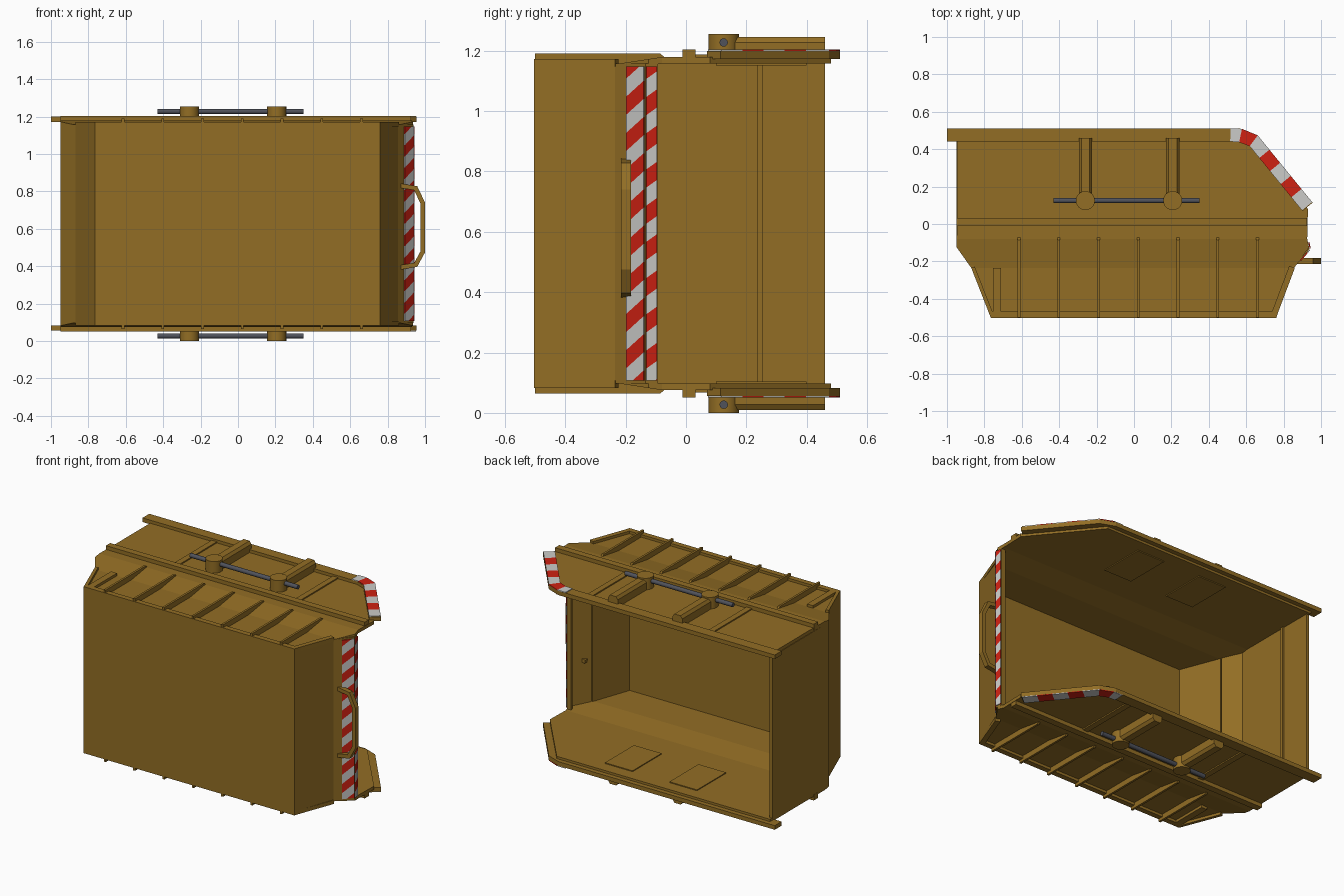
import bpy, bmesh, math
from mathutils import Vector

cube = bpy.data.objects.get("Cube")
if cube:
    bpy.data.objects.remove(cube, do_unlink=True)

MID = 0.6275  # mid-plane of the skip, which lies on its side


def material(name, rgb):
    m = bpy.data.materials.new(name)
    m.use_nodes = True
    m.diffuse_color = (*rgb, 1)
    m.node_tree.nodes["Principled BSDF"].inputs["Base Color"].default_value = (*rgb, 1)
    return m


MUSTARD = material("mustard paint", (0.29, 0.155, 0.018))
RED = material("warning red", (0.62, 0.015, 0.006))
WHITE = material("warning white", (0.6, 0.6, 0.58))
STEEL = material("dark steel", (0.08, 0.085, 0.105))


def finish(name, bm, mats=(MUSTARD,), smooth=False):
    bmesh.ops.recalc_face_normals(bm, faces=bm.faces)
    me = bpy.data.meshes.new(name)
    bm.to_mesh(me)
    bm.free()
    for m in mats:
        me.materials.append(m)
    ob = bpy.data.objects.new(name, me)
    bpy.context.collection.objects.link(ob)
    if smooth:
        bpy.ops.object.select_all(action="DESELECT")
        ob.select_set(True)
        bpy.context.view_layer.objects.active = ob
        bpy.ops.object.shade_smooth_by_angle(angle=math.radians(35))
    return ob


def prism(name, pts, lo, hi, to3d, mats=(MUSTARD,), smooth=False):
    """Extrude a 2D outline between lo and hi."""
    bm = bmesh.new()
    a, b = ([bm.verts.new(to3d(u, v, w)) for u, v in pts] for w in (lo, hi))
    bm.faces.new(a)
    bm.faces.new(b)
    for i in range(len(pts)):
        j = (i + 1) % len(pts)
        bm.faces.new((a[i], a[j], b[j], b[i]))
    return finish(name, bm, mats, smooth)


def offset(pts, d):
    """Mitred parallel of a polyline, positive to its left."""
    P = [Vector(p) for p in pts]
    dirs = [(q - p).normalized() for p, q in zip(P, P[1:])]
    out = []
    for i, p in enumerate(P):
        d0, d1 = dirs[max(i - 1, 0)], dirs[min(i, len(dirs) - 1)]
        n0, n1 = Vector((-d0.y, d0.x)), Vector((-d1.y, d1.x))
        m = (n0 + n1).normalized()
        out.append(tuple(p + m * d / m.dot(n0)))
    return out


def ribbon(name, pts, d0, d1, lo, hi, to3d, mats=(MUSTARD,)):
    """Thick strip along a polyline; materials alternate by segment."""
    bm = bmesh.new()
    A, B = offset(pts, d0), offset(pts, d1)
    rings = [[bm.verts.new(to3d(*p, w)) for p, w in ((a, lo), (b, lo), (b, hi), (a, hi))]
             for a, b in zip(A, B)]
    for i, (r, s) in enumerate(zip(rings, rings[1:])):
        for k in range(4):
            f = bm.faces.new((r[k], r[k - 1], s[k - 1], s[k]))
            f.material_index = i % len(mats)
    bm.faces.new(rings[0])
    bm.faces.new(rings[-1]).material_index = (len(rings) - 2) % len(mats)
    return finish(name, bm, mats)


def box(name, u, v, lo, hi, to3d):
    return prism(name, [(u[0], v[0]), (u[1], v[0]), (u[1], v[1]), (u[0], v[1])], lo, hi, to3d)


def circle(cx, cy, r, n):
    return [(cx + r * math.cos(math.tau * i / n), cy + r * math.sin(math.tau * i / n)) for i in range(n)]


def striped_plate(name, p0, p1, half, period):
    """Thin plate from p0 to p1 in plan, cut into diagonal bands."""
    p0, p1 = Vector(p0), Vector(p1)
    width, d = (p1 - p0).length, (p1 - p0).normalized()
    n = Vector((d.y, -d.x))
    bm = bmesh.new()
    bmesh.ops.create_cube(bm, size=1)
    for v in bm.verts:
        v.co = Vector(((v.co.x + 0.5) * width, v.co.y * 0.006 + 0.003, v.co.z * 2 * half))
    for k in range(-20, 21):
        bmesh.ops.bisect_plane(bm, geom=bm.verts[:] + bm.edges[:] + bm.faces[:],
                               plane_co=(0, 0, k * period), plane_no=(-0.7, 0, 1))
    for f in bm.faces:
        c = f.calc_center_median()
        f.material_index = math.floor((c.z - 0.7 * c.x) / period) % 2
    for v in bm.verts:
        q = p0 + d * v.co.x + n * v.co.y
        v.co = Vector((q.x, q.y, MID + v.co.z))
    finish(name, bm, (RED, WHITE))


def plan(x, y, h):
    return Vector((x, y, MID + h))


# Floor and end walls
ribbon("floor_and_lower_ends",
       [(-0.87, -0.235), (-0.765, -0.503), (0.76, -0.503), (0.855, -0.235)],
       0, 0.02, -0.545, 0.545, plan)
ribbon("tall_end_wall", [(-0.948, 0.46), (-0.948, -0.125), (-0.87, -0.235)],
       0, 0.02, -0.53, 0.53, plan)
ribbon("low_end_lip", [(0.855, -0.235), (0.938, -0.135), (0.93, -0.095), (0.9, -0.095)],
       0, 0.014, -0.53, 0.53, plan)
box("end_wall_rib", (-0.93, -0.918), (0.235, 0.255), -0.53, 0.53, plan)

# Warning plates and handle on the low end
striped_plate("lower_warning_plate", (0.888, -0.195), (0.936, -0.137), 0.52, 0.06)
striped_plate("upper_warning_plate", (0.939, -0.132), (0.932, -0.097), 0.52, 0.06)
ribbon("end_handle", [(0.86, 0.205), (0.95, 0.19), (0.988, 0.11), (0.988, -0.15), (0.95, -0.22), (0.86, -0.235)],
       -0.012, 0.012, -0.215, -0.183, lambda x, h, y: Vector((x, y, MID + h)))

# Both long sides, mirrored about the mid-plane
WALL = [(-0.5, -0.765, 0.76, 0.528), (-0.235, -0.87, 0.855, 0.528), (-0.125, -0.948, 0.936, 0.545),
        (-0.08, -0.948, 0.926, 0.552), (0.08, -0.945, 0.93, 0.552), (0.48, -0.945, 0.6, 0.552)]
STRIPES = [(0.515, 0.475), (0.57, 0.474)] + [(0.64 + 0.057 * i, 0.445 - 0.07 * i) for i in range(6)]

for side, s in (("upper", 1), ("lower", -1)):
    def flat(x, y, h):
        return Vector((x, y, MID + s * h))

    def across(y, h, x):
        return Vector((x, y, MID + s * h))

    def along(x, h, y):
        return Vector((x, y, MID + s * h))

    # Folded side sheet
    bm = bmesh.new()
    rings = [[bm.verts.new(flat(x, y, g)) for x, g in ((a, h), (b, h), (b, h - 0.022), (a, h - 0.022))]
             for y, a, b, h in WALL]
    for r, q in zip(rings, rings[1:]):
        for k in range(4):
            bm.faces.new((r[k], r[k - 1], q[k - 1], q[k]))
    bm.faces.new(rings[0])
    bm.faces.new(rings[-1])
    finish(side + "_side_sheet", bm)

    # Raised frame and ribs on the lower side
    box(side + "_frame_post", (-0.755, -0.712), (-0.5, -0.235), 0.52, 0.545, flat)
    ribbon(side + "_frame", [(-0.765, -0.5), (0.76, -0.5), (0.86, -0.235)], 0, 0.032, 0.52, 0.545, flat)
    for i in range(7):
        x = -0.615 + 0.2125 * i
        prism(f"{side}_rib_{i + 1}",
              [(-0.07, 0.55), (-0.085, 0.563), (-0.5, 0.563), (-0.5, 0.52), (-0.235, 0.52)],
              x - 0.007, x + 0.007, across)

    # Beam, uprights and rim flange
    box(side + "_beam", (-0.948, 0.926), (-0.012, 0.032), 0.54, 0.577, flat)
    for i, x in enumerate((-0.48, 0.397)):
        box(f"{side}_upright_{i + 1}", (x - 0.019, x + 0.019), (0.03, 0.45), 0.545, 0.56, flat)
    ribbon(side + "_rim", [(-1.0, 0.475), (0.56, 0.475), (0.64, 0.445), (0.928, 0.092)],
           -0.035, 0.035, 0.545, 0.572, flat)
    ribbon(side + "_rim_stripes", STRIPES, -0.035, 0.035, 0.572, 0.577, flat, (WHITE, RED))

    # Lifting lugs, their channels and the steel rod
    for i, x in enumerate((-0.26, 0.207)):
        prism(f"{side}_lug_{i + 1}", circle(x, 0.125, 0.051, 24), 0.54, 0.6275, flat, smooth=True)
        prism(f"{side}_channel_{i + 1}",
              [(x - 0.035, 0.54), (x - 0.035, 0.6), (x - 0.022, 0.618),
               (x + 0.022, 0.618), (x + 0.035, 0.6), (x + 0.035, 0.54)], 0.125, 0.46, along)
        box(f"{side}_inner_plate_{i + 1}", (x - 0.1, x + 0.1), (0.1, 0.4), 0.524, 0.532, flat)
    prism(side + "_rod", circle(0.125, 0.6, 0.014, 12), -0.43, 0.35, across, (STEEL,), True)
